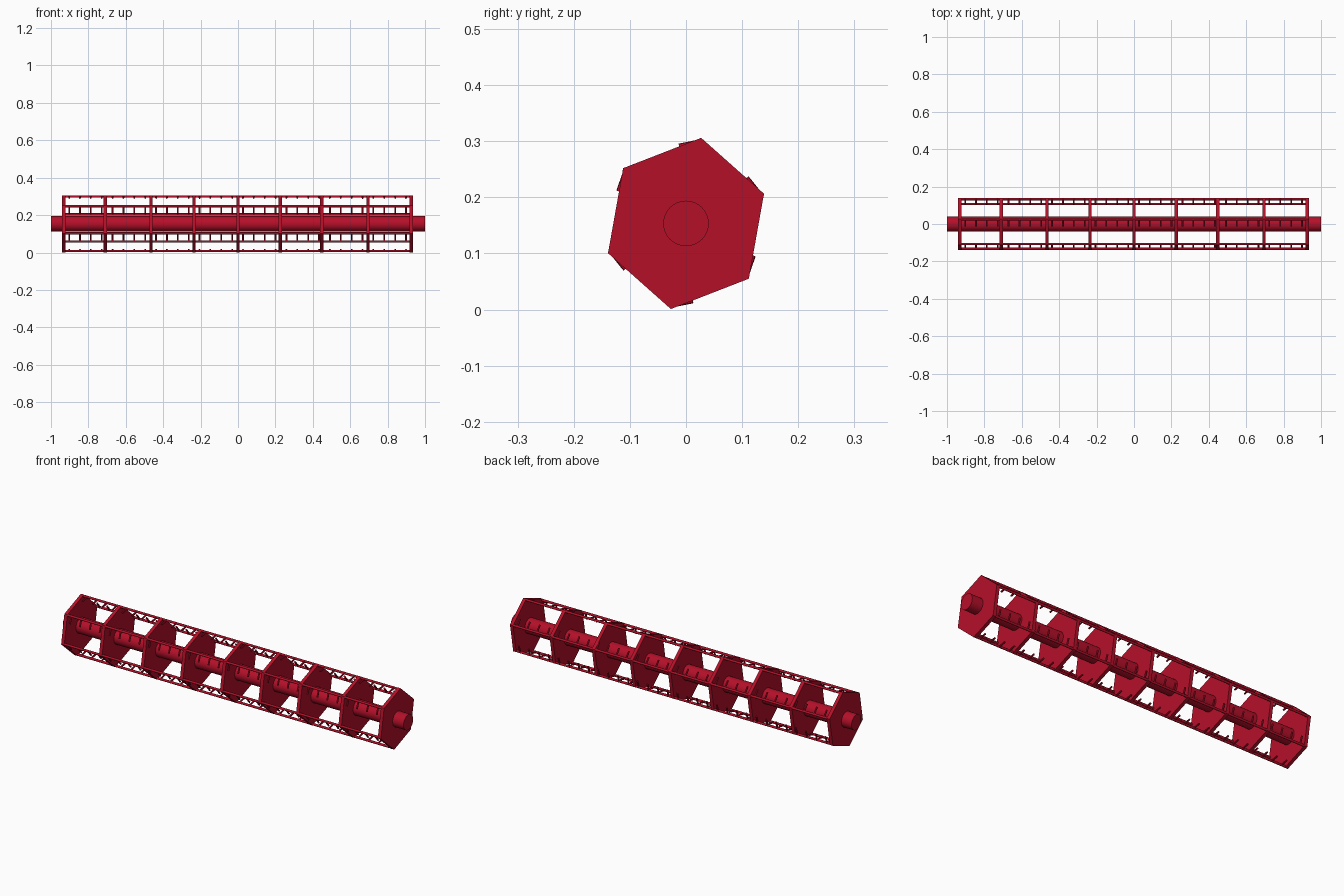
import bpy, bmesh, math
from mathutils import Vector, Matrix

if "Cube" in bpy.data.objects:
    bpy.data.objects.remove(bpy.data.objects["Cube"])

CZ = 0.1535  # height of the reel axis
half = [(0.027, 0.1525), (-0.112, 0.0985), (-0.139, -0.053)]
HEX = [Vector((0, y, z)) for y, z in half] + [Vector((0, -y, -z)) for y, z in half]

red = bpy.data.materials.new("red_paint")
red.diffuse_color = (0.46, 0.005, 0.022, 1)
red.use_nodes = True
red.node_tree.nodes["Principled BSDF"].inputs["Base Color"].default_value = red.diffuse_color


def finish(name, bm, smooth=False):
    bmesh.ops.recalc_face_normals(bm, faces=bm.faces)
    me = bpy.data.meshes.new(name)
    bm.to_mesh(me)
    bm.free()
    me.materials.append(red)
    ob = bpy.data.objects.new(name, me)
    ob.location.z = CZ
    bpy.context.collection.objects.link(ob)
    if smooth:
        bpy.ops.object.select_all(action='DESELECT')
        ob.select_set(True)
        bpy.context.view_layer.objects.active = ob
        bpy.ops.object.shade_smooth_by_angle(angle=math.radians(40))
    return ob


def rod(bm, a, b, r, sides):
    d = b - a
    m = Matrix.Translation((a + b) / 2) @ d.to_track_quat('Z', 'Y').to_matrix().to_4x4()
    bmesh.ops.create_cone(bm, cap_ends=True, segments=sides, radius1=r, radius2=r,
                          depth=d.length, matrix=m)


# central axle
bm = bmesh.new()
rod(bm, Vector((-1, 0, 0)), Vector((1, 0, 0)), 0.0405, 32)
finish("axle", bm, True)

# hexagonal plates along the axle
for i, x in enumerate([-0.932, -0.71, -0.465, -0.235, 0, 0.225, 0.447, 0.695, 0.927]):
    bm = bmesh.new()
    face = bm.faces.new([bm.verts.new(v + Vector((x - 0.009, 0, 0))) for v in HEX])
    ext = bmesh.ops.extrude_face_region(bm, geom=[face])
    bmesh.ops.translate(bm, vec=(0.018, 0, 0),
                        verts=[e for e in ext['geom'] if isinstance(e, bmesh.types.BMVert)])
    finish(f"hex_plate_{i + 1}", bm)

# long bars in the plate corners, each with a row of tines laid along the hexagon edge
for i, corner in enumerate(HEX):
    nxt = HEX[(i + 1) % 6]
    along = (nxt - corner).normalized()
    root = corner * 0.955
    bm = bmesh.new()
    rod(bm, root + Vector((-0.932, 0, 0)), root + Vector((0.927, 0, 0)), 0.006, 12)
    finish(f"tine_bar_{i + 1}", bm, True)

    out = (corner + nxt).normalized()
    tip = corner + along * 0.042 + out * 0.0005
    bm = bmesh.new()
    for k in range(32):
        off = Vector((-0.932 + 0.0581 * (k + 0.5), 0, 0))
        rod(bm, root + off, tip + off, 0.0045, 8)
    finish(f"tines_{i + 1}", bm, True)
